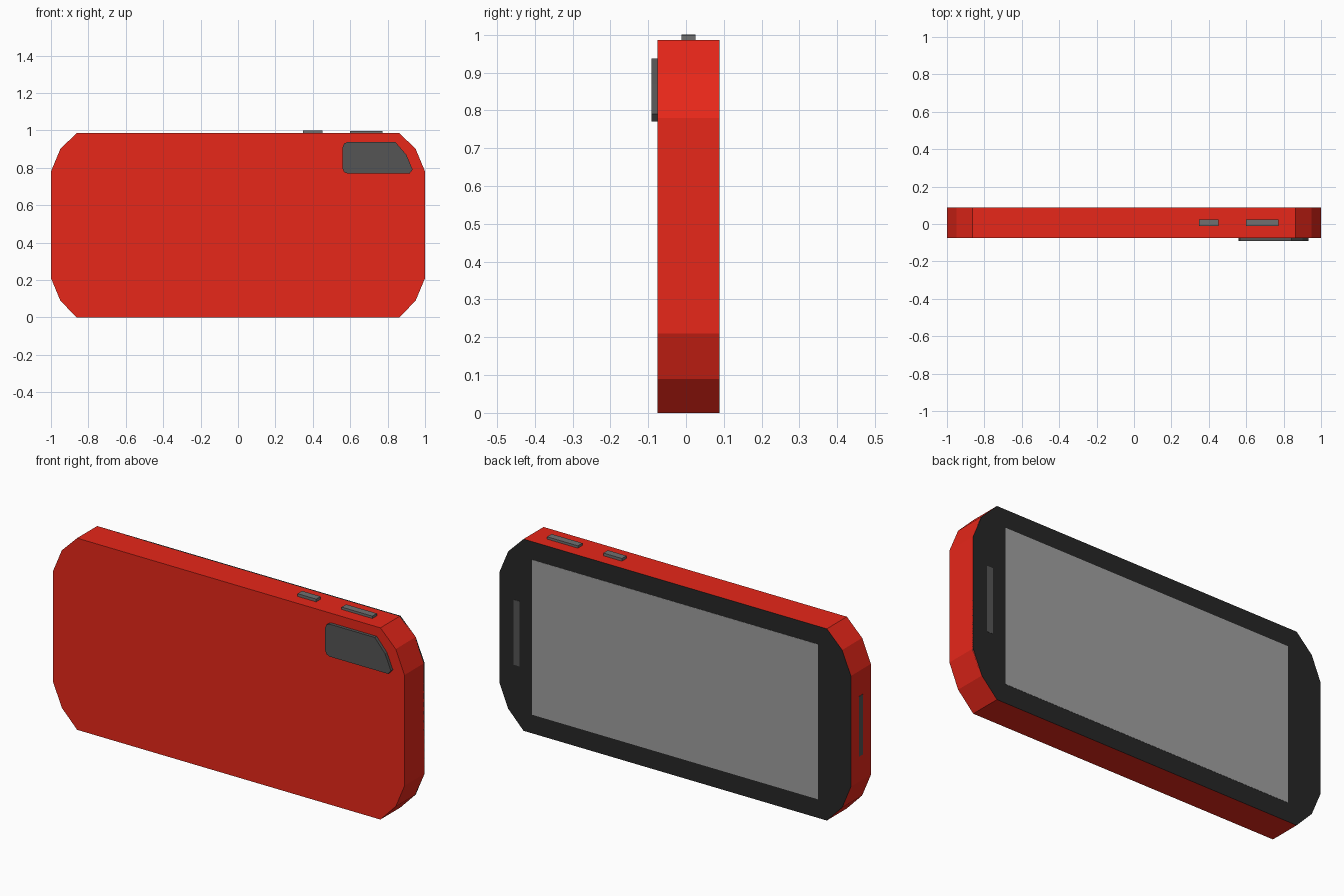
import bpy, bmesh

if "Cube" in bpy.data.objects:
    bpy.data.objects.remove(bpy.data.objects["Cube"])


def material(name, r, g, b):
    m = bpy.data.materials.new(name)
    m.diffuse_color = (r, g, b, 1)
    m.use_nodes = True
    m.node_tree.nodes["Principled BSDF"].inputs["Base Color"].default_value = m.diffuse_color
    return m


RED = material("red_shell", 0.80, 0.02, 0.01)
BLACK = material("black_glass", 0.02, 0.02, 0.02)
SCREEN = material("screen_grey", 0.35, 0.35, 0.35)
DARK = material("dark_grey", 0.09, 0.09, 0.09)
BUTTON = material("button_grey", 0.16, 0.16, 0.16)


def finish(bm, name, mat):
    bmesh.ops.recalc_face_normals(bm, faces=bm.faces[:])
    mesh = bpy.data.meshes.new(name)
    bm.to_mesh(mesh)
    bm.free()
    mesh.materials.append(mat)
    obj = bpy.data.objects.new(name, mesh)
    bpy.context.collection.objects.link(obj)
    return obj


def plate(name, profile, y0, y1, mat, inset=0.0):
    """Extrude an (x, z) outline from y0 to y1, optionally shrunk evenly."""
    bm = bmesh.new()
    face = bm.faces.new([bm.verts.new((x, y0, z)) for x, z in profile])
    if inset:
        rim = bmesh.ops.inset_region(bm, faces=[face], thickness=inset)["faces"]
        bmesh.ops.delete(bm, geom=rim, context="FACES")
    out = bmesh.ops.extrude_face_region(bm, geom=bm.faces[:])["geom"]
    moved = [v for v in out if isinstance(v, bmesh.types.BMVert)]
    bmesh.ops.translate(bm, verts=moved, vec=(0, y1 - y0, 0))
    return finish(bm, name, mat)


def box(name, lo, hi, mat):
    bm = bmesh.new()
    bmesh.ops.create_cube(bm, size=1)
    for v in bm.verts:
        v.co = [(a + b) / 2 + c * (b - a) for a, b, c in zip(lo, hi, v.co)]
    return finish(bm, name, mat)


# Body: chamfered outline mirrored left to right
right = [(0.863, 0), (0.95, 0.09), (1, 0.21), (1, 0.78), (0.95, 0.90), (0.863, 0.986)]
outline = right + [(-x, z) for x, z in reversed(right)]
plate("body", outline, -0.075, 0.087, RED)

# Display side: black bezel, screen and earpiece, almost flush with the rim
plate("display_bezel", outline, 0.08, 0.088, BLACK, inset=0.048)
box("screen", (-0.813, 0.082, 0.096), (0.815, 0.089, 0.893), SCREEN)
box("earpiece", (0.886, 0.082, 0.325), (0.92, 0.089, 0.66), DARK)

# Rear camera window
camera = [(0.56, 0.795), (0.567, 0.777), (0.585, 0.77), (0.918, 0.77), (0.934, 0.79),
          (0.90, 0.87), (0.842, 0.937), (0.585, 0.937), (0.567, 0.93), (0.56, 0.912)]
plate("camera_window", camera, -0.091, -0.07, DARK)

# Side buttons along the top edge
for name, x0, x1, top in (("power_button", 0.347, 0.453, 1.0),
                          ("volume_button", 0.598, 0.773, 0.998)):
    box(name, (x0, -0.012, 0.975), (x1, 0.025, top), BUTTON)

# Connector slot on the left end
box("connector_slot", (-1.001, -0.01, 0.34), (-0.98, 0.022, 0.65), DARK)
